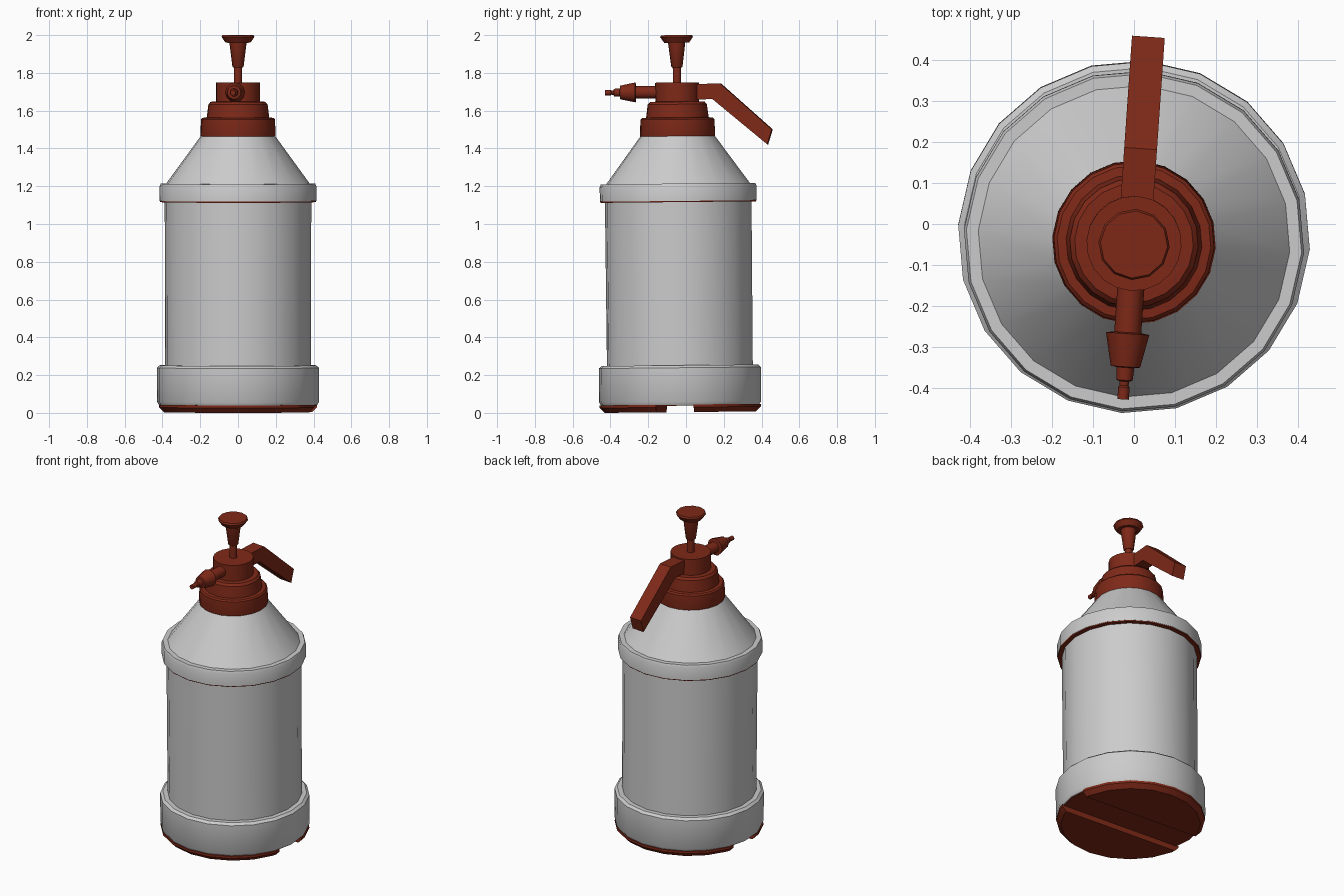
import bpy, bmesh, math
from mathutils import Matrix, Vector

if "Cube" in bpy.data.objects:
    bpy.data.objects.remove(bpy.data.objects["Cube"])

# The whole bottle leans and turns very slightly
PLACE = (Matrix.Translation((0, -0.03, 0.004)) @ Matrix.Rotation(0.01, 4, 'X')
         @ Matrix.Rotation(math.radians(-4), 4, 'Z'))

red = bpy.data.materials.new("red_plastic")
red.diffuse_color = (0.21, 0.022, 0.009, 1)
red.use_nodes = True
red.node_tree.nodes["Principled BSDF"].inputs["Base Color"].default_value = red.diffuse_color


def finish(name, bm, mat=None, smooth=True):
    bmesh.ops.recalc_face_normals(bm, faces=bm.faces[:])
    bm.transform(PLACE)
    me = bpy.data.meshes.new(name)
    bm.to_mesh(me)
    bm.free()
    ob = bpy.data.objects.new(name, me)
    bpy.context.collection.objects.link(ob)
    if mat:
        me.materials.append(mat)
    if smooth:
        bpy.ops.object.select_all(action='DESELECT')
        ob.select_set(True)
        bpy.context.view_layer.objects.active = ob
        bpy.ops.object.shade_smooth_by_angle(angle=math.radians(33))
    return ob


def lathe(profile, sides, xf=Matrix()):
    """Closed solid of revolution from (radius, height) points."""
    bm = bmesh.new()
    rings = []
    for r, z in profile:
        rings.append([bm.verts.new((r * math.cos(2 * math.pi * i / sides),
                                    r * math.sin(2 * math.pi * i / sides), z))
                      for i in range(sides)])
    for a, b in zip(rings, rings[1:]):
        for i in range(sides):
            j = (i + 1) % sides
            bm.faces.new((a[i], a[j], b[j], b[i]))
    bm.faces.new(rings[0][::-1])
    bm.faces.new(rings[-1])
    bm.transform(xf)
    return bm


# Bottle: base cup, barrel, shoulder ring and cone
finish("bottle_body", lathe([
    (0.42, 0.038), (0.43, 0.055), (0.43, 0.235), (0.415, 0.248), (0.387, 0.248),
    (0.389, 1.118), (0.416, 1.118), (0.416, 1.195), (0.41, 1.21), (0.381, 1.21),
    (0.195, 1.465)], 20))

# Red underside of the shoulder ring and of the base
finish("ring_underside", lathe([(0.413, 1.112), (0.415, 1.122)], 20), red)
finish("base_plate", lathe([(0.415, 0.034), (0.42, 0.044)], 20), red)

# Two feet: a tapered disc split by a slot
for side, name in ((-1, "front_foot"), (1, "back_foot")):
    bm = lathe([(0.402, 0.0), (0.428, 0.026), (0.428, 0.04)], 20)
    cut = bmesh.ops.bisect_plane(bm, geom=bm.verts[:] + bm.edges[:] + bm.faces[:],
                                 plane_co=(0, side * 0.10, 0),
                                 plane_no=(0, -side, 0), clear_outer=True)
    edges = [e for e in cut["geom_cut"] if isinstance(e, bmesh.types.BMEdge)]
    bmesh.ops.edgeloop_fill(bm, edges=edges)
    finish(name, bm, red)

# Screw collar and pump head
finish("screw_collar", lathe([
    (0.197, 1.458), (0.2, 1.47), (0.196, 1.55), (0.188, 1.558), (0.166, 1.56),
    (0.157, 1.63), (0.145, 1.643), (0.11, 1.645)], 20), red)
finish("pump_head", lathe([(0.116, 1.64), (0.116, 1.745)], 20), red)

# Plunger
finish("plunger_rod", lathe([(0.022, 1.74), (0.022, 1.84)], 12), red)
finish("plunger_grip", lathe([(0.026, 1.825), (0.03, 1.83), (0.046, 1.958)], 12), red)
finish("plunger_knob", lathe([(0.066, 1.956), (0.087, 1.986), (0.082, 1.996)], 12), red)

# Spray nozzle along -y
to_front = Matrix.Translation((0, 0, 1.695)) @ Matrix.Rotation(math.pi / 2, 4, 'X')
finish("spray_nozzle", lathe([
    (0.033, 0.09), (0.033, 0.218), (0.053, 0.221), (0.036, 0.302), (0.022, 0.304),
    (0.02, 0.335), (0.012, 0.338), (0.011, 0.348), (0.014, 0.352), (0.014, 0.382)],
    12, to_front), red)

# Trigger lever: bent side profile given thickness
bm = bmesh.new()
outline = [(0.10, 1.655), (0.19, 1.655), (0.478, 1.413), (0.503, 1.492),
           (0.232, 1.737), (0.10, 1.737)]
face = bm.faces.new([bm.verts.new((-0.04, y, z)) for y, z in outline])
ext = bmesh.ops.extrude_face_region(bm, geom=[face])
bmesh.ops.translate(bm, vec=Vector((0.08, 0, 0)),
                    verts=[v for v in ext["geom"] if isinstance(v, bmesh.types.BMVert)])
if not face.is_valid or len([f for f in bm.faces if len(f.verts) == 6]) < 2:
    bmesh.ops.holes_fill(bm, edges=bm.edges[:])
finish("trigger_lever", bm, red, smooth=False)
